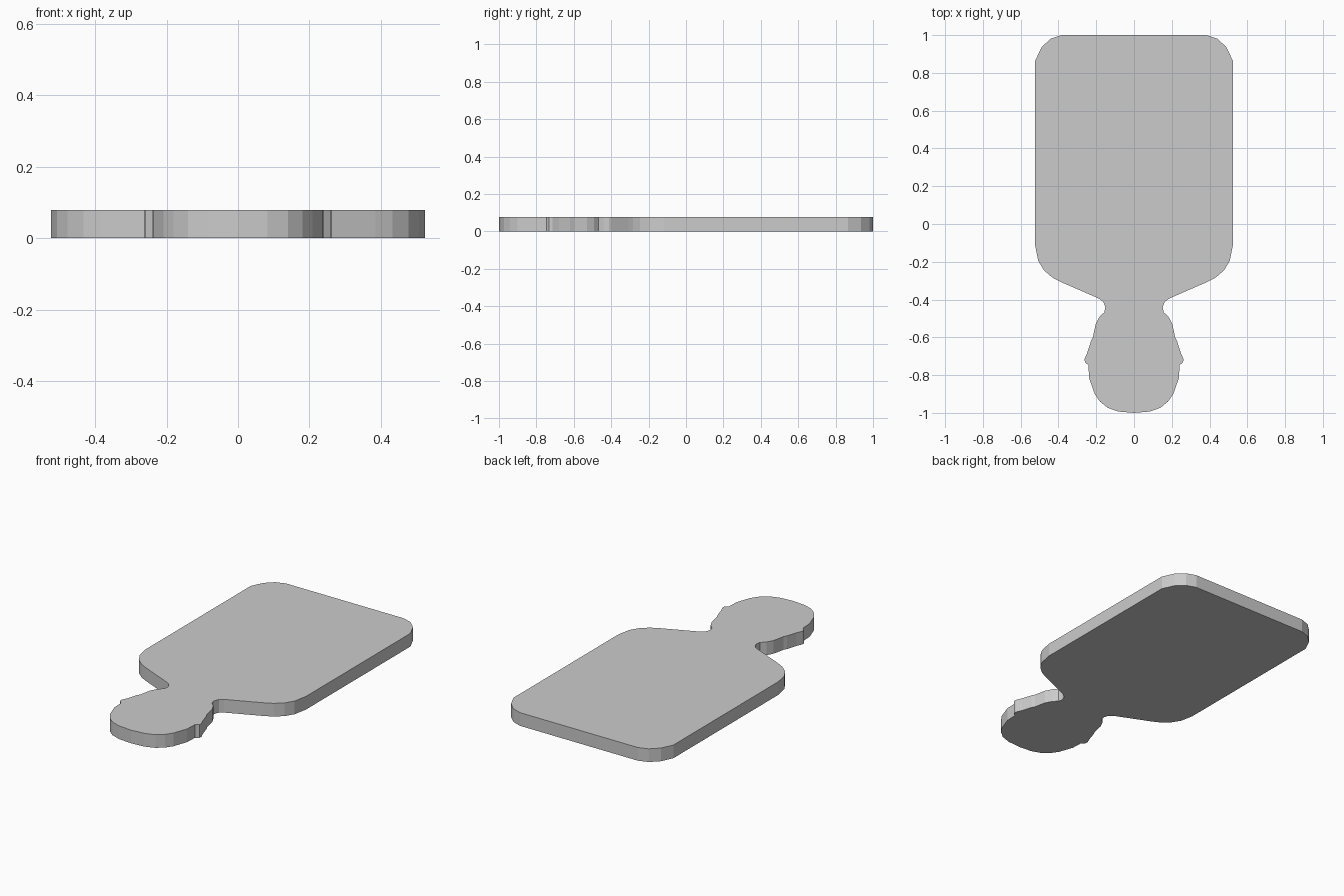
import bpy, bmesh

if "Cube" in bpy.data.objects:
    bpy.data.objects.remove(bpy.data.objects["Cube"])

THICKNESS = 0.078

# Right half of the board outline, from the far edge to the grip end
half = [
    # far rounded corner
    (0.385, 1.0), (0.443, 0.98), (0.49, 0.935), (0.523, 0.865),
    # near rounded corner and sloping shoulder
    (0.523, -0.115), (0.507, -0.195), (0.477, -0.245), (0.433, -0.283), (0.385, -0.308),
    # narrow neck
    (0.185, -0.395), (0.163, -0.412), (0.152, -0.44), (0.157, -0.467),
    # flared grip with side nub
    (0.183, -0.492), (0.203, -0.53), (0.218, -0.60), (0.228, -0.62), (0.247, -0.68),
    (0.262, -0.715), (0.26, -0.733), (0.241, -0.747),
    # rounded grip end
    (0.238, -0.815), (0.208, -0.9), (0.18, -0.94), (0.14, -0.973), (0.083, -0.993),
    (0.0, -1.0),
]
outline = half + [(-x, y) for x, y in reversed(half) if x > 0]

# Flat board with an integrated handle
bm = bmesh.new()
base = bm.faces.new([bm.verts.new((x, y, 0)) for x, y in outline])
top = bmesh.ops.extrude_face_region(bm, geom=[base], use_keep_orig=True)
bmesh.ops.translate(bm, vec=(0, 0, THICKNESS),
                    verts=[v for v in top["geom"] if isinstance(v, bmesh.types.BMVert)])
bmesh.ops.recalc_face_normals(bm, faces=bm.faces)
mesh = bpy.data.meshes.new("cutting_board")
bm.to_mesh(mesh)
bm.free()
bpy.context.collection.objects.link(bpy.data.objects.new("cutting_board", mesh))
